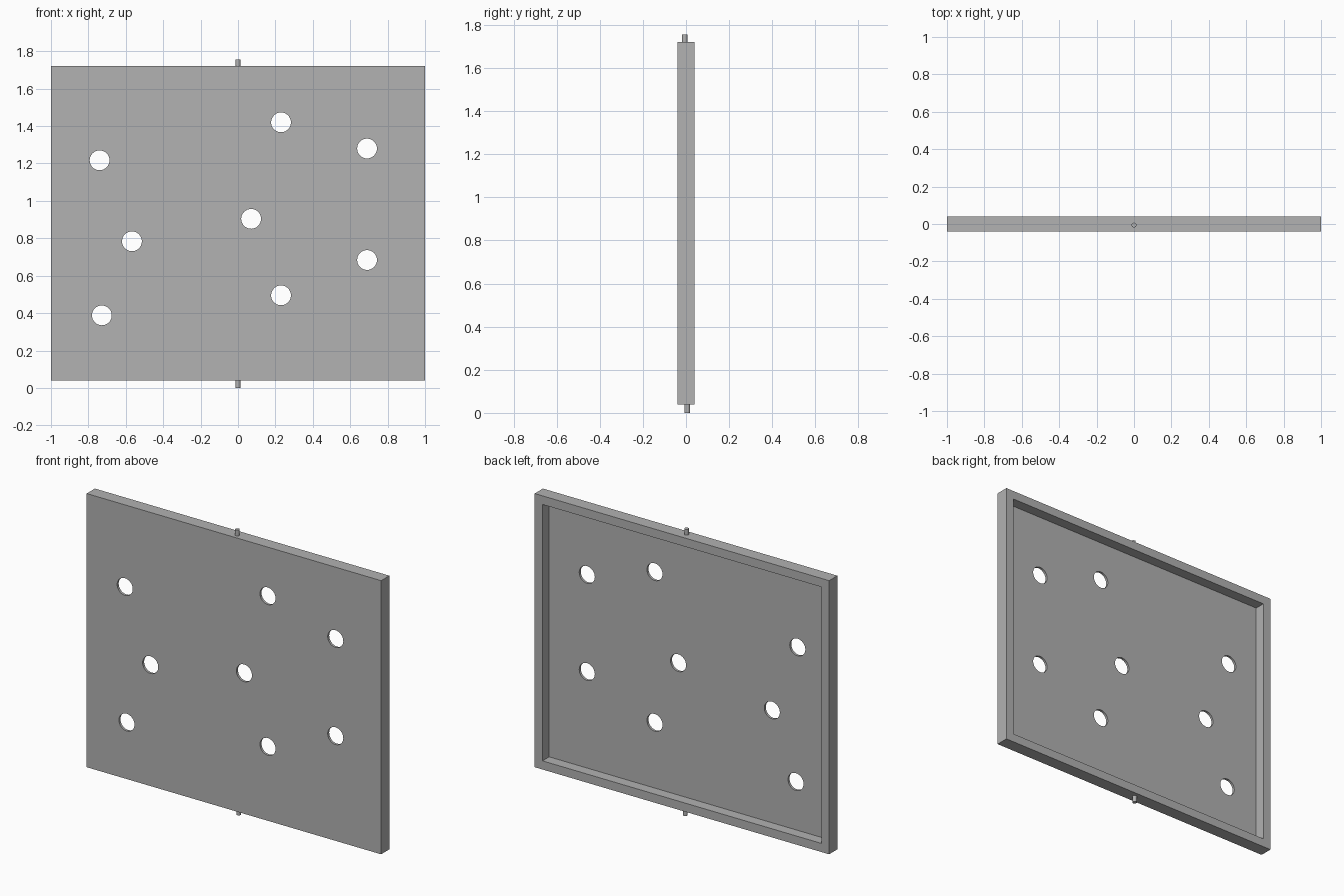
import bpy
from math import pi

cube = bpy.data.objects.get("Cube")
if cube:
    bpy.data.objects.remove(cube, do_unlink=True)

WIDTH, DEPTH = 2.0, 0.08
BOTTOM, TOP = 0.04, 1.72
RIM, SKIN = 0.053, 0.015
HOLE_RADIUS, PIN_RADIUS = 0.053, 0.013
HOLES = [(-0.74, 1.217), (-0.567, 0.784), (-0.728, 0.388), (0.07, 0.904),
         (0.23, 1.42), (0.23, 0.495), (0.69, 1.28), (0.69, 0.684)]

grey = bpy.data.materials.new("plain_grey")
grey.use_nodes = True
colour = (0.445, 0.445, 0.445, 1)
grey.diffuse_color = colour
grey.node_tree.nodes["Principled BSDF"].inputs["Base Color"].default_value = colour


def finish(name):
    obj = bpy.context.object
    obj.name = name
    obj.data.materials.append(grey)
    return obj


def box(name, low, high):
    centre = [(a + b) / 2 for a, b in zip(low, high)]
    bpy.ops.mesh.primitive_cube_add(size=1, location=centre)
    obj = finish(name)
    obj.scale = [b - a for a, b in zip(low, high)]
    bpy.ops.object.transform_apply(location=False, rotation=False, scale=True)
    return obj


def cylinder(name, radius, length, location, sides, tilt=0):
    bpy.ops.mesh.primitive_cylinder_add(vertices=sides, radius=radius, depth=length,
                                        location=location, rotation=(tilt, 0, 0))
    return finish(name)


def cut(target, cutter):
    cutter.hide_render = True
    mod = target.modifiers.new("cut", "BOOLEAN")
    mod.operation = "DIFFERENCE"
    mod.solver = "EXACT"
    mod.object = cutter
    bpy.context.view_layer.objects.active = target
    bpy.ops.object.modifier_apply(modifier=mod.name)
    bpy.data.objects.remove(cutter, do_unlink=True)


def smooth(obj):
    bpy.ops.object.select_all(action="DESELECT")
    obj.select_set(True)
    bpy.context.view_layer.objects.active = obj
    bpy.ops.object.shade_smooth_by_angle()


# Shallow tray panel, open at the back
half_w, half_d = WIDTH / 2, DEPTH / 2
panel = box("panel", (-half_w, -half_d, BOTTOM), (half_w, half_d, TOP))
cut(panel, box("recess_cutter", (RIM - half_w, SKIN - half_d, BOTTOM + RIM),
               (half_w - RIM, half_d + 0.1, TOP - RIM)))

# Round holes through the front skin
for x, z in HOLES:
    cut(panel, cylinder("hole_cutter", HOLE_RADIUS, 0.06, (x, -half_d, z), 32, pi / 2))
smooth(panel)

# Pivot pins above and below
for name, y, low, high in (("top_pin", -0.006, TOP, 1.755), ("bottom_pin", 0.006, 0, BOTTOM)):
    smooth(cylinder(name, PIN_RADIUS, high - low, (0, y, (low + high) / 2), 16))
